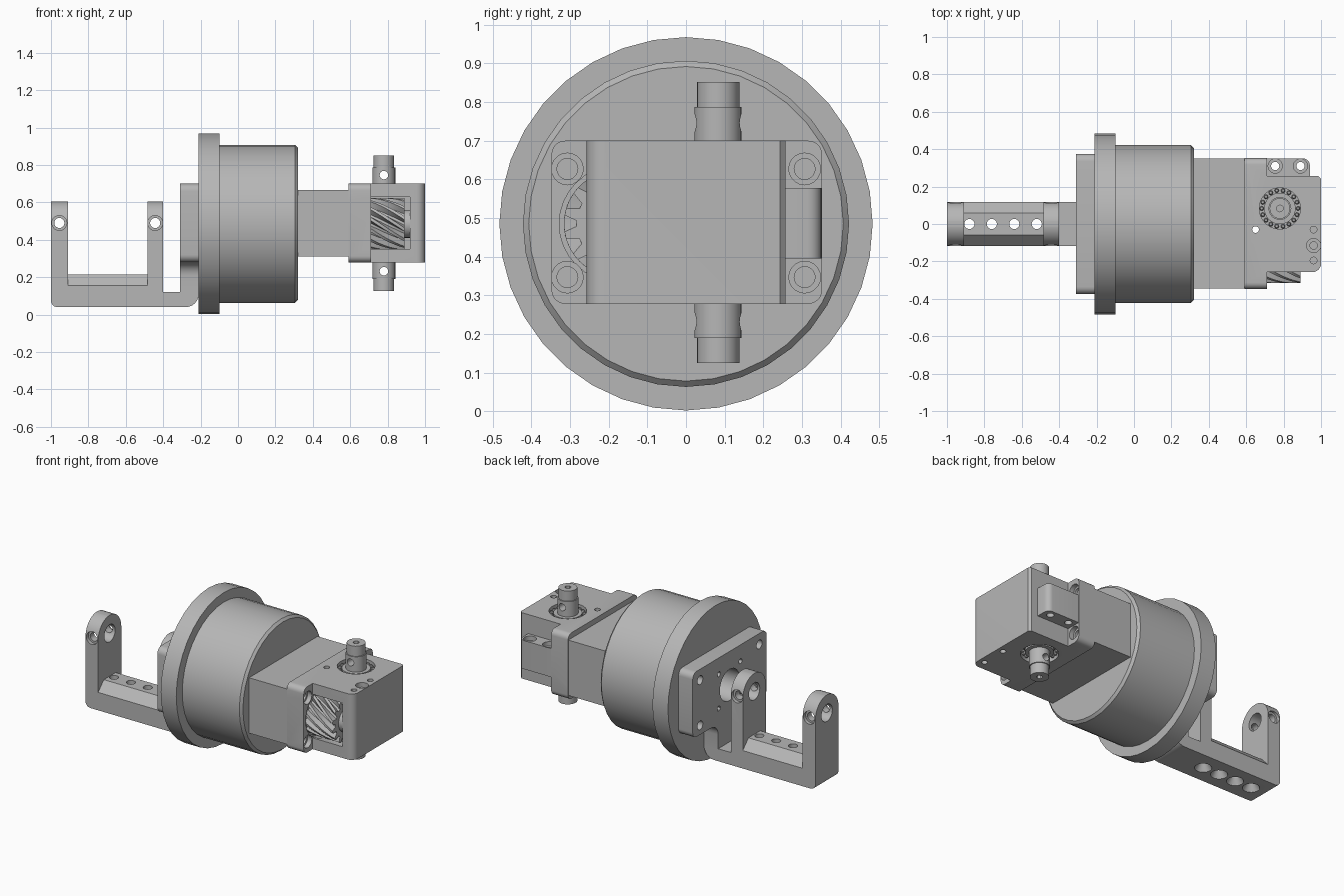
import bpy, bmesh, math
from mathutils import Vector

if "Cube" in bpy.data.objects:
    bpy.data.objects.remove(bpy.data.objects["Cube"])

grey = bpy.data.materials.new("plain_grey")
grey.use_nodes = True
GREY = (0.47, 0.47, 0.47, 1)
grey.diffuse_color = GREY
grey.node_tree.nodes["Principled BSDF"].inputs["Base Color"].default_value = GREY

PLACE = {"X": lambda a, b, h: (h, a, b),
         "Y": lambda a, b, h: (a, h, b),
         "Z": lambda a, b, h: (a, b, h)}
MID = 0.485  # height of the main axis
parts = []


def loft(name, axis, rings):
    """Skin a list of (outline, height) rings along an axis and cap the ends."""
    bm = bmesh.new()
    loops = [[bm.verts.new(PLACE[axis](a, b, h)) for a, b in pts] for pts, h in rings]
    n = len(loops[0])
    for low, high in zip(loops, loops[1:]):
        for i in range(n):
            j = (i + 1) % n
            bm.faces.new((low[i], low[j], high[j], high[i]))
    bm.faces.new(loops[0][::-1])
    bm.faces.new(loops[-1])
    bmesh.ops.recalc_face_normals(bm, faces=bm.faces)
    mesh = bpy.data.meshes.new(name)
    bm.to_mesh(mesh)
    bm.free()
    mesh.materials.append(grey)
    obj = bpy.data.objects.new(name, mesh)
    bpy.context.collection.objects.link(obj)
    parts.append(obj)
    return obj


def prism(name, axis, pts, lo, hi):
    return loft(name, axis, [(pts, lo), (pts, hi)])


def lathe(name, axis, centre, profile, n=24):
    """Turn (radius, height) pairs about an axis through centre."""
    turn = [math.tau * i / n for i in range(n)]
    return loft(name, axis, [([(centre[0] + r * math.sin(t), centre[1] + r * math.cos(t))
                               for t in turn], h) for r, h in profile])


def rounded(corners, steps=6):
    """Outline with square corners given as (a, b) or filleted as (a, b, radius)."""
    out = []
    for i, c in enumerate(corners):
        p = Vector(c[:2])
        if len(c) == 2:
            out.append(p)
            continue
        u = (Vector(corners[i - 1][:2]) - p).normalized()
        v = (Vector(corners[(i + 1) % len(corners)][:2]) - p).normalized()
        for k in range(steps + 1):
            t = math.pi / 2 * k / steps
            out.append(p + c[2] * (u + v - v * math.cos(t) - u * math.sin(t)))
    return out


def rect(a0, a1, b0, b1, r=None):
    pts = [(a0, b0), (a1, b0), (a1, b1), (a0, b1)]
    return rounded([p + (r,) for p in pts]) if r else pts


def combine(target, tool, operation="DIFFERENCE", keep=False):
    mod = target.modifiers.new("bool", "BOOLEAN")
    mod.operation, mod.solver, mod.object = operation, "EXACT", tool
    dg = bpy.context.evaluated_depsgraph_get()
    dg.update()
    mesh = bpy.data.meshes.new_from_object(target.evaluated_get(dg))
    target.modifiers.clear()
    target.data = mesh
    if not keep:
        parts.remove(tool)
        bpy.data.objects.remove(tool)


def drill(target, axis, centre, profile, n=20):
    combine(target, lathe("cutter", axis, centre, profile, n))


# Drum with its flange
drum = lathe("drum", "X", (0, MID), [(0.483, -0.21), (0.483, -0.10), (0.422, -0.10),
                                     (0.422, 0.305), (0.407, 0.32)], 36)
drill(drum, "X", (0, MID), [(0.10, -0.3), (0.10, -0.15)], 32)

# Rear plate that narrows into the bracket
half = [(0.117, 0.11), (0.117, 0.28, 0.07), (0.375, 0.28, 0.04), (0.375, 0.70, 0.04)]
plate = prism("rear_plate", "X",
              rounded(half + [(-c[0],) + c[1:] for c in reversed(half)]), -0.31, -0.21)
drill(plate, "X", (0, MID), [(0.10, -0.4), (0.10, -0.1)], 32)
for sy in (-1, 1):
    for sz in (-1, 1):
        drill(plate, "X", (0.3 * sy, MID + 0.145 * sz), [(0.028, -0.4), (0.028, -0.22)])
        drill(plate, "X", (0.11 * sy, MID + 0.11 * sz), [(0.016, -0.4), (0.016, -0.22)], 12)

# Bracket arm with two round-topped posts
arm = prism("bracket_arm", "Y", rounded([
    (-1, 0.04, 0.035), (-0.21, 0.04, 0.07), (-0.21, 0.12), (-0.40, 0.12), (-0.40, 0.605),
    (-0.485, 0.605), (-0.485, 0.155), (-0.91, 0.155), (-0.91, 0.605), (-1, 0.605)]), -0.117, 0.117)
top = rounded([(-0.117, 0), (0.117, 0), (0.117, 0.606, 0.1169), (-0.117, 0.606, 0.1169)], 10)
combine(arm, prism("silhouette", "X", top, -1.1, 0), "INTERSECT")
ridge = prism("bracket_ridge", "X",
              [(-0.117, 0.155), (0.117, 0.155), (0.06, 0.215), (-0.06, 0.215)], -0.91, -0.485)
drill(arm, "X", (0, 0.49), [(0.055, -1.1), (0.055, -0.35)], 24)
for x in (-0.955, -0.443):
    drill(arm, "Y", (x, 0.49), [(0.04, -0.2), (0.04, -0.095), (0.027, -0.095),
                                (0.027, 0.095), (0.04, 0.095), (0.04, 0.2)])
for x in (-0.88, -0.76, -0.64, -0.52):
    cutter = lathe("cutter", "Z", (x, 0), [(0.05, 0.03), (0.05, 0.045), (0.027, 0.08), (0.027, 0.3)])
    combine(arm, cutter, keep=True)
    combine(ridge, cutter)

# Gearbox neck and housing
prism("neck", "X", rect(-0.345, 0.35, 0.31, 0.665), 0.31, 0.59)
housing = prism("gear_housing", "Z", rounded([
    (0.59, -0.348), (0.71, -0.348), (0.71, -0.257), (1, -0.257, 0.045), (1, 0.243), (0.986, 0.257),
    (0.71, 0.257), (0.71, 0.352), (0.59, 0.352)]), 0.278, 0.70)
combine(housing, prism("silhouette", "X", rect(-0.348, 0.352, 0.278, 0.70, 0.035), 0.5, 1.1),
        "INTERSECT")

# Window and seat for the worm
GEAR = (-0.178, MID)
combine(housing, prism("cutter", "X", rect(-0.3, -0.02, 0.35, 0.63), 0.71, 0.92))
drill(housing, "X", GEAR, [(0.15, 0.69), (0.15, 0.75)], 32)

# Housing screws: recessed heads with sockets
for y in (-0.307, 0.307):
    for z in (0.347, 0.627):
        drill(housing, "X", (y, z), [(0.027, 0.63), (0.027, 0.68), (0.041, 0.68), (0.041, 0.8)])
drill(housing, "Z", (0.65, -0.03), [(0.018, 0.2), (0.018, 0.8)], 16)

# Output shaft and its bearings, the same above and below
SHAFT = (0.78, 0.083)
shaft = lathe("output_shaft", "Z", SHAFT, [(0.055, 0.125), (0.055, 0.19), (0.061, 0.19),
                                           (0.061, 0.787), (0.055, 0.787), (0.055, 0.852)])


def mirrored(profile, side):
    """Profile measured from the housing's middle, up or down."""
    return [(r, 0.489 + side * h) for r, h in profile]


for side in (-1, 1):
    drill(housing, "Z", SHAFT, mirrored([(0.11, 0.17), (0.11, 0.25)], side), 32)
    lathe("bearing_ring", "Z", SHAFT, mirrored([(0.084, 0.165), (0.084, 0.2)], side), 32)
    for i in range(18):
        a = math.tau * i / 18
        lathe("bearing_roller", "Z", (SHAFT[0] + 0.097 * math.cos(a), SHAFT[1] + 0.097 * math.sin(a)),
              mirrored([(0.012, 0.165), (0.012, 0.19), (0.007, 0.198)], side), 8)
    for y in (-0.03, -0.195):
        drill(housing, "Z", (0.96, y), mirrored([(0.018, 0.15), (0.018, 0.25)], side), 16)
    drill(shaft, "Y", (SHAFT[0], 0.489 + 0.257 * side), [(0.023, -0.1), (0.023, 0.3)], 16)
    drill(shaft, "Z", SHAFT, mirrored([(0.018, 0.33), (0.018, 0.4)], side), 12)
drill(housing, "Z", (0.96, -0.115), [(0.02, 0.6), (0.02, 0.67), (0.038, 0.67), (0.038, 0.75)])

# Side tab with two screw holes
tab = prism("side_tab", "Z", rounded([(0.71, 0.257), (0.94, 0.257), (0.94, 0.35, 0.035), (0.71, 0.35)]),
            0.395, 0.578)
for x in (0.755, 0.89):
    drill(tab, "Z", (x, 0.31), [(0.022, 0.3), (0.022, 0.55), (0.038, 0.55), (0.038, 0.6)])

# Helical worm on its hub
TEETH = 14


def gear_outline(twist):
    pts = []
    for i in range(TEETH):
        for frac, r in ((0, 0.105), (0.3, 0.105), (0.5, 0.138), (0.8, 0.138)):
            a = math.tau * (i + frac) / TEETH + twist
            pts.append((GEAR[0] - r * math.cos(a), GEAR[1] + r * math.sin(a)))
    return pts


loft("helical_worm", "X", [(gear_outline(-0.12 * k), 0.69 + 0.025 * k) for k in range(9)])
lathe("worm_hub", "X", GEAR, [(0.075, 0.88), (0.075, 0.93)])

# Smooth the round surfaces, keep edges sharp
bpy.ops.object.select_all(action="DESELECT")
for obj in parts:
    obj.select_set(True)
bpy.context.view_layer.objects.active = parts[0]
bpy.ops.object.shade_smooth_by_angle(angle=math.radians(30))
